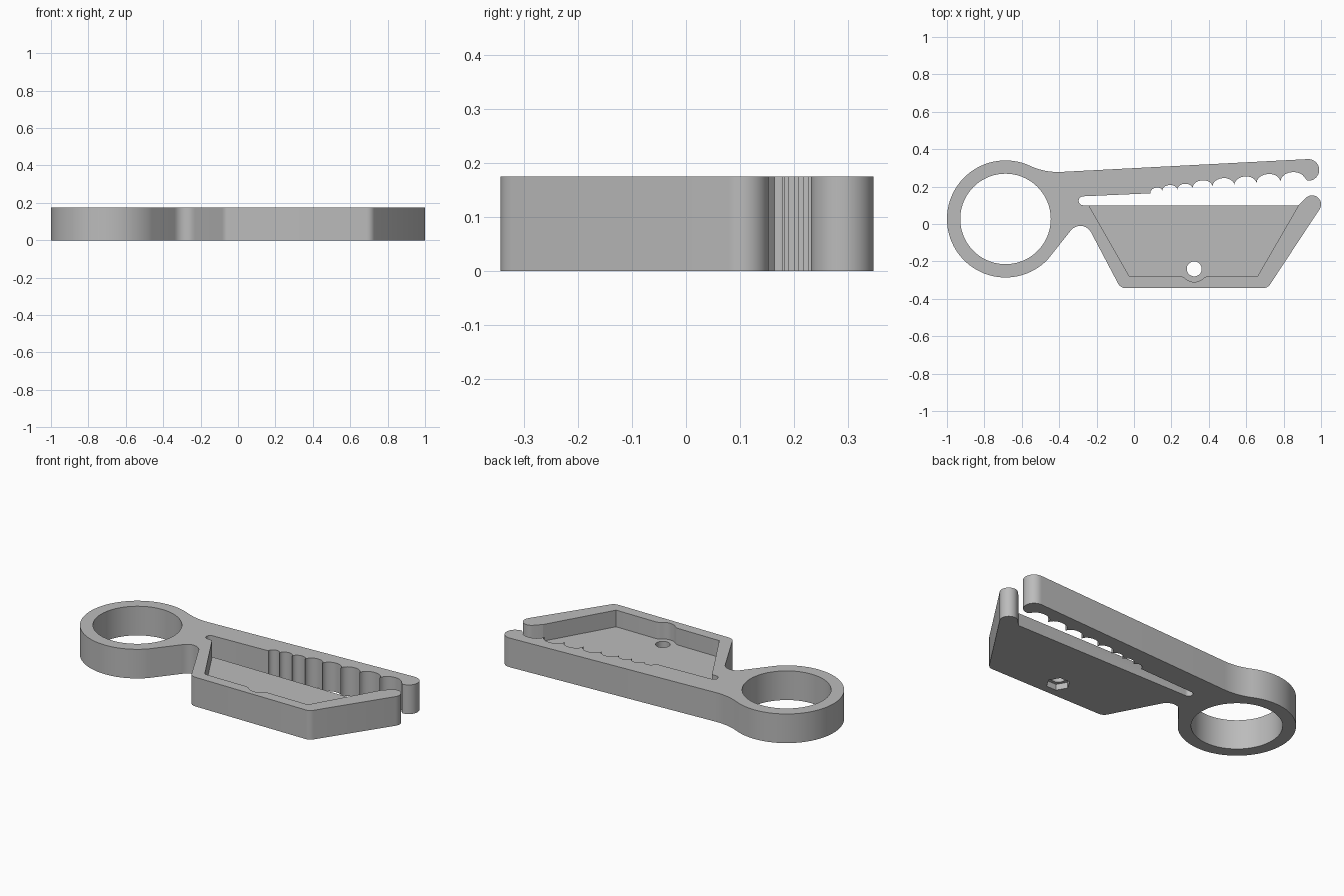
import bpy
import bmesh
from math import sin, cos, pi, radians
from mathutils import Vector

if "Cube" in bpy.data.objects:
    bpy.data.objects.remove(bpy.data.objects["Cube"])

HEIGHT = 0.175
FLOOR = 0.075
RING = (-0.687, 0.027)
BOLT = (0.322, -0.24)

grey = bpy.data.materials.new("plain_grey")
grey.use_nodes = True
grey.diffuse_color = (0.5, 0.5, 0.5, 1)
grey.node_tree.nodes["Principled BSDF"].inputs["Base Color"].default_value = (0.5, 0.5, 0.5, 1)


def arc(center, r, start, end, n=10):
    """Points along a circular arc, angles in degrees."""
    angles = [radians(start + (end - start) * i / n) for i in range(n + 1)]
    return [(center[0] + r * cos(a), center[1] + r * sin(a)) for a in angles]


def circle(center, r, n):
    return arc(center, r, 0, 360, n)[:-1]


def scallop(a, b, n=10):
    """Hollow between two tooth tips, leaving out the last tip."""
    a, b = Vector(a), Vector(b)
    chord = b - a
    rise = Vector((-chord.y, chord.x)) * 0.36
    return [tuple(a + chord * (1 - cos(pi * i / n)) / 2 + rise * sin(pi * i / n))
            for i in range(n)]


def prism(name, points, z0, z1):
    """Extrude a flat outline into a solid."""
    bm = bmesh.new()
    face = bm.faces.new([bm.verts.new((x, y, z0)) for x, y in points])
    top = bmesh.ops.extrude_face_region(bm, geom=[face])["geom"]
    bmesh.ops.translate(bm, vec=(0, 0, z1 - z0),
                        verts=[v for v in top if isinstance(v, bmesh.types.BMVert)])
    bmesh.ops.recalc_face_normals(bm, faces=bm.faces)
    mesh = bpy.data.meshes.new(name)
    bm.to_mesh(mesh)
    bm.free()
    obj = bpy.data.objects.new(name, mesh)
    obj.data.materials.append(grey)
    bpy.context.collection.objects.link(obj)
    return obj


def cut(target, cutter):
    """Subtract a helper solid and remove it."""
    cutter.hide_render = True
    mod = target.modifiers.new("cut", 'BOOLEAN')
    mod.operation = 'DIFFERENCE'
    mod.solver = 'EXACT'
    mod.object = cutter
    bpy.context.view_layer.objects.active = target
    bpy.ops.object.modifier_apply(modifier=mod.name)
    bpy.data.objects.remove(cutter)


# Body outline: ring, notch, tray and lower jaw tip
outline = arc(RING, 0.313, 65, 316, 60)
outline += arc((-0.287, -0.075), 0.065, 143, 30)
outline += arc((-0.045, -0.298), 0.045, 208, 270, 6)
outline += arc((0.69, -0.298), 0.045, 270, 326, 6)
outline += arc((0.952, 0.105), 0.048, -34, 130, 14)
outline += [(0.88, 0.1)]

# Slot with its round end, then the toothed upper jaw
outline += arc((-0.272, 0.124), 0.024, 270, 90, 12)
teeth = [(0.088, 0.164), (0.152, 0.178), (0.232, 0.182), (0.313, 0.19), (0.42, 0.2),
         (0.537, 0.207), (0.655, 0.217), (0.783, 0.226), (0.917, 0.233)]
for a, b in zip(teeth, teeth[1:]):
    outline += scallop(a, b)
outline += arc((0.932, 0.289), 0.058, -95, 93, 16)
outline += arc((-0.407, 0.628), 0.35, 273, 246, 8)
body = prism("clip_body", outline, 0, HEIGHT)

# Ring opening
cut(body, prism("ring_cutter", circle(RING, 0.242, 72), -0.1, 0.3))

# Tray recess with a round relief beside the bolt hole
tray = [(-0.243, 0.102), (-0.025, -0.28), (0.25, -0.28), (0.262, -0.283)]
tray += arc(BOLT, 0.07, 225, 315)
tray += [(0.382, -0.283), (0.394, -0.28), (0.66, -0.28), (0.881, 0.102)]
cut(body, prism("tray_cutter", tray, FLOOR, 0.3))

# Bolt hole and hexagonal nut pocket underneath
cut(body, prism("bolt_cutter", circle(BOLT, 0.04, 32), -0.1, 0.3))
cut(body, prism("nut_cutter", circle(BOLT, 0.065, 6), -0.1, 0.035))

# Smooth curved walls, keep crisp edges
bpy.ops.object.select_all(action='DESELECT')
body.select_set(True)
bpy.context.view_layer.objects.active = body
bpy.ops.object.shade_smooth_by_angle(angle=radians(30))
